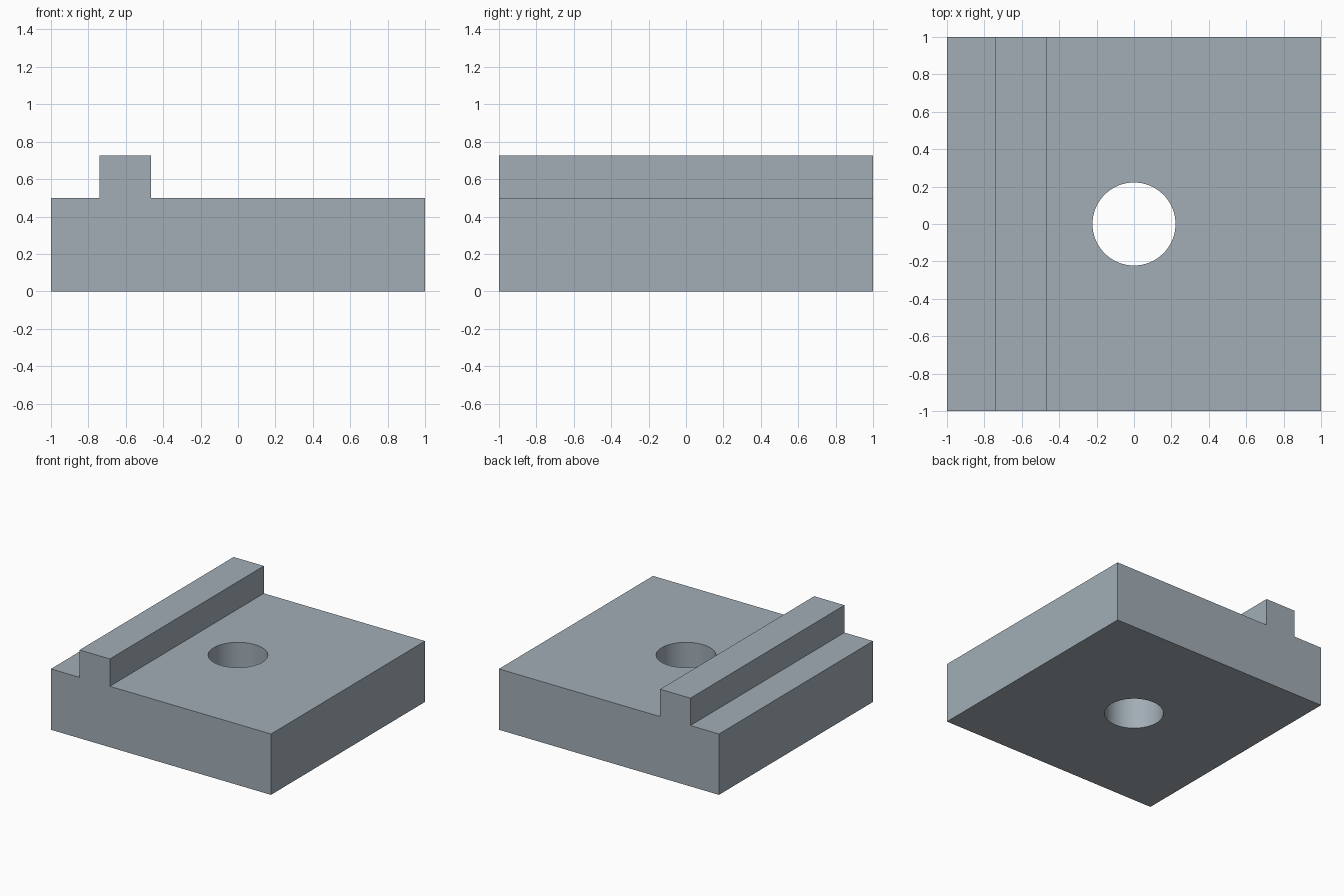
import bpy, bmesh, math

if "Cube" in bpy.data.objects:
    bpy.data.objects.remove(bpy.data.objects["Cube"])

steel = bpy.data.materials.new("blue_grey_metal")
steel.diffuse_color = (0.36, 0.42, 0.47, 1)
steel.use_nodes = True
steel.node_tree.nodes["Principled BSDF"].inputs["Base Color"].default_value = steel.diffuse_color

# Base block with raised rail: stepped profile extruded along y
profile = [(-1, 0), (1, 0), (1, 0.5), (-0.465, 0.5), (-0.465, 0.725),
           (-0.74, 0.725), (-0.74, 0.5), (-1, 0.5)]
bm = bmesh.new()
face = bm.faces.new([bm.verts.new((x, -1, z)) for x, z in profile])
ext = bmesh.ops.extrude_face_region(bm, geom=[face])
bmesh.ops.translate(bm, vec=(0, 2, 0),
                    verts=[v for v in ext["geom"] if isinstance(v, bmesh.types.BMVert)])
bmesh.ops.recalc_face_normals(bm, faces=bm.faces)
mesh = bpy.data.meshes.new("railed_block")
bm.to_mesh(mesh)
bm.free()
block = bpy.data.objects.new("railed_block", mesh)
bpy.context.collection.objects.link(block)
mesh.materials.append(steel)

# Cutter for the round through hole
bpy.ops.mesh.primitive_cylinder_add(vertices=96, radius=0.222, depth=2, location=(0, 0, 0.25))
cutter = bpy.context.object
cutter.name = "hole_cutter"
cutter.data.materials.append(steel)

# Cut the hole, then drop the cutter
mod = block.modifiers.new("through_hole", "BOOLEAN")
mod.operation = "DIFFERENCE"
mod.solver = "EXACT"
mod.object = cutter
bpy.ops.object.select_all(action="DESELECT")
block.select_set(True)
bpy.context.view_layer.objects.active = block
bpy.ops.object.modifier_apply(modifier=mod.name)
bpy.data.objects.remove(cutter)

# Smooth hole wall, crisp block edges
bpy.ops.object.shade_smooth_by_angle(angle=math.radians(30))
